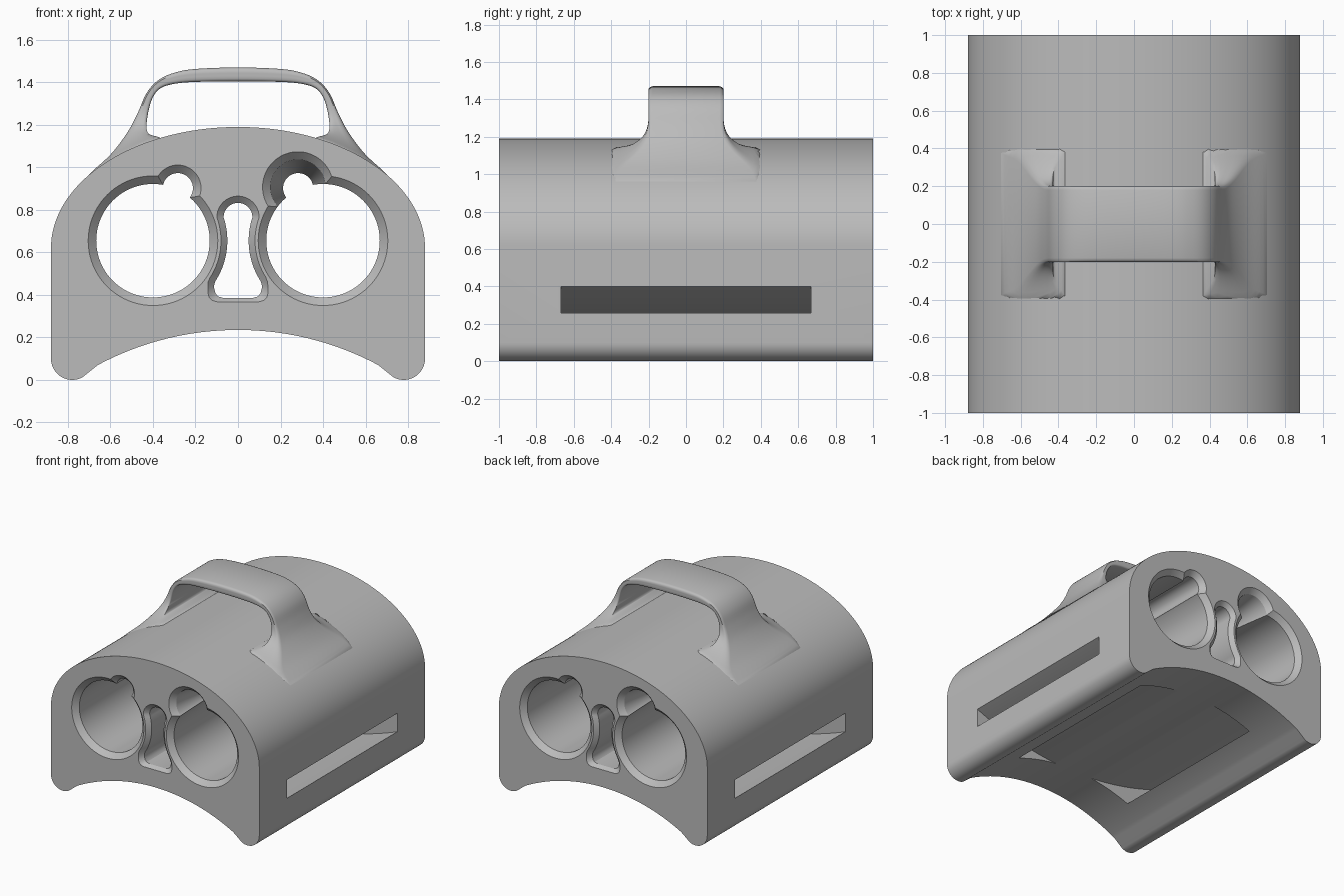
import bpy, bmesh
from math import sin, cos, pi, sqrt, radians

cube = bpy.data.objects.get("Cube")
if cube:
    bpy.data.objects.remove(cube, do_unlink=True)

grey = bpy.data.materials.new("plain grey")
grey.use_nodes = True
grey.diffuse_color = (0.5, 0.5, 0.5, 1)
grey.node_tree.nodes["Principled BSDF"].inputs["Base Color"].default_value = (0.5, 0.5, 0.5, 1)


def loft(name, sections):
    """Closed solid through (y, outline) sections, outlines being (x, z) lists."""
    bm = bmesh.new()
    rings = [[bm.verts.new((x, y, z)) for x, z in outline] for y, outline in sections]
    n = len(rings[0])
    for a, b in zip(rings, rings[1:]):
        for i in range(n):
            j = (i + 1) % n
            bm.faces.new((a[i], a[j], b[j], b[i]))
    bm.faces.new(rings[0])
    bm.faces.new(rings[-1])
    return finish(name, bm)


def finish(name, bm):
    bmesh.ops.recalc_face_normals(bm, faces=bm.faces)
    mesh = bpy.data.meshes.new(name)
    bm.to_mesh(mesh)
    bm.free()
    mesh.materials.append(grey)
    ob = bpy.data.objects.new(name, mesh)
    bpy.context.collection.objects.link(ob)
    return ob


def arc(cx, cz, rx, rz, start, end, n):
    angles = [radians(start + (end - start) * i / n) for i in range(n + 1)]
    return [(cx + rx * cos(a), cz + rz * sin(a)) for a in angles]


def bore(name, cx, cz, stations):
    return loft(name, [(y, arc(cx, cz, r, r, 0, 360, 80)[:-1]) for y, r in stations])


def through(r):
    """Stations of a full-length bore with chamfered mouths."""
    return [(-1.01, r + 0.048), (-0.962, r), (0.962, r), (1.01, r + 0.048)]


def mirrored(half):
    return half + [(-x, z) for x, z in reversed(half)]


# Body: elliptical roof, straight sides, rounded feet, arched underside
SIDE, SPRING, RISE = 0.88, 0.62, 0.57
half = arc(0, SPRING, SIDE, RISE, 89, 0, 40)
half += arc(0.78, 0.1, 0.1, 0.1, 0, -120, 14)
R = 1.4
half += [(x, 0.235 - R + sqrt(R * R - x * x)) for x in [0.66 - 0.03 * i for i in range(22)]]
body = loft("body", [(-1, mirrored(half)), (1, mirrored(half))])

# Main bores with small side notches, and a tapered wide notch at one end of each
cutters = []
for s in (1, -1):
    cutters.append(bore("main_bore", 0.4 * s, 0.655, through(0.267)))
    cutters.append(bore("small_notch", 0.283 * s, 0.902, through(0.071)))
    cutters.append(bore("wide_notch", 0.282 * s, 0.907,
                        [(-1.01 * s, 0.176), (-0.962 * s, 0.13), (-0.55 * s, 0.064)]))


# Central waisted slot, its sides following the bores
def waisted(d):
    def width(z):
        return min(0.4 - sqrt((0.35 - d) ** 2 - (z - 0.655) ** 2), 0.112 + d)
    low, high = 0.385 - d * 0.6, 0.765
    w = width(low + 0.045)
    pts = [(w - 0.045, low), (w - 0.02, low + 0.007), (w - 0.006, low + 0.022)]
    pts += [(width(z), z) for z in [low + 0.045 + (high - low - 0.045) * i / 20 for i in range(21)]]
    r = width(high)
    return mirrored(pts + arc(0, high, r, r, 8, 86, 10))


cutters.append(loft("centre_slot", [(-1.01, waisted(0.04)), (-0.97, waisted(0)),
                                    (0.97, waisted(0)), (1.01, waisted(0.04))]))

# Curved strap passage from side to side, breaking through the underside
strap = arc(0, 2.47, 2.25, 2.25, 244, 296, 48) + arc(0, 2.47, 2.38, 2.38, 296, 244, 48)
cutters.append(loft("strap_passage", [(-0.667, strap), (0.667, strap)]))

bpy.context.view_layer.objects.active = body
for c in cutters:
    m = body.modifiers.new("cut", 'BOOLEAN')
    m.operation, m.solver, m.object = 'DIFFERENCE', 'EXACT', c
    bpy.ops.object.modifier_apply(modifier=m.name)
    bpy.data.objects.remove(c, do_unlink=True)


# Handle: outer and inner outlines of one half, smoothed and mirrored
def smooth(points, steps=5):
    p = [(-points[1][0], *points[1][1:])] + points + [points[-1]]
    out = []
    for a, b, c, d in zip(p, p[1:], p[2:], p[3:]):
        for k in range(steps):
            t = k / steps
            out.append(tuple(0.5 * (2 * q + (r - o) * t + (2 * o - 5 * q + 4 * r - s) * t * t
                                    + (3 * q - o - 3 * r + s) * t ** 3)
                             for o, q, r, s in zip(a, b, c, d)))
    return out + [points[-1]]


outer = smooth([(0, 1.47), (0.2, 1.463), (0.3, 1.445), (0.375, 1.41), (0.43, 1.35),
                (0.47, 1.26), (0.52, 1.165), (0.6, 1.06), (0.7, 0.967), (0.74, 0.9)])
inner = smooth([(0, 1.405), (0.2, 1.402), (0.3, 1.393), (0.365, 1.372), (0.4, 1.33),
                (0.42, 1.27), (0.43, 1.2), (0.42, 1.158), (0.36, 1.135), (0.34, 1.08)])
outer = [(-x, z) for x, z in outer[:0:-1]] + outer
inner = [(-x, z) for x, z in inner[:0:-1]] + inner


def half_width(x, z):
    """The handle flares out as it nears the roof."""
    h = z - SPRING - RISE * sqrt(max(0, 1 - (x / SIDE) ** 2))
    return 0.2 + 0.2 * (1 - min(max(h / 0.22, 0), 1)) ** 3.5


bm = bmesh.new()
rings = []
blend = [(0, 0.02), (0.07, 0.007), (0.2, 0), (0.4, 0), (0.6, 0), (0.8, 0), (0.93, 0.004), (1, 0.012)]
for (ox, oz), (ix, iz) in zip(outer, inner):
    near, far = [], []
    for t, trim in blend:
        x, z = ox + (ix - ox) * t, oz + (iz - oz) * t
        w = half_width(x, z) - trim
        near.append(bm.verts.new((x, -w, z)))
        far.append(bm.verts.new((x, w, z)))
    rings.append(near + far[::-1])
for a, b in zip(rings, rings[1:]):
    for i in range(len(a)):
        j = (i + 1) % len(a)
        bm.faces.new((a[i], a[j], b[j], b[i]))
bm.faces.new(rings[0])
bm.faces.new(rings[-1])
handle = finish("handle", bm)

# Smooth curves, crisp rims
for ob in (body, handle):
    bpy.ops.object.select_all(action='DESELECT')
    ob.select_set(True)
    bpy.context.view_layer.objects.active = ob
    bpy.ops.object.shade_smooth_by_angle(angle=radians(30 if ob is body else 50))
